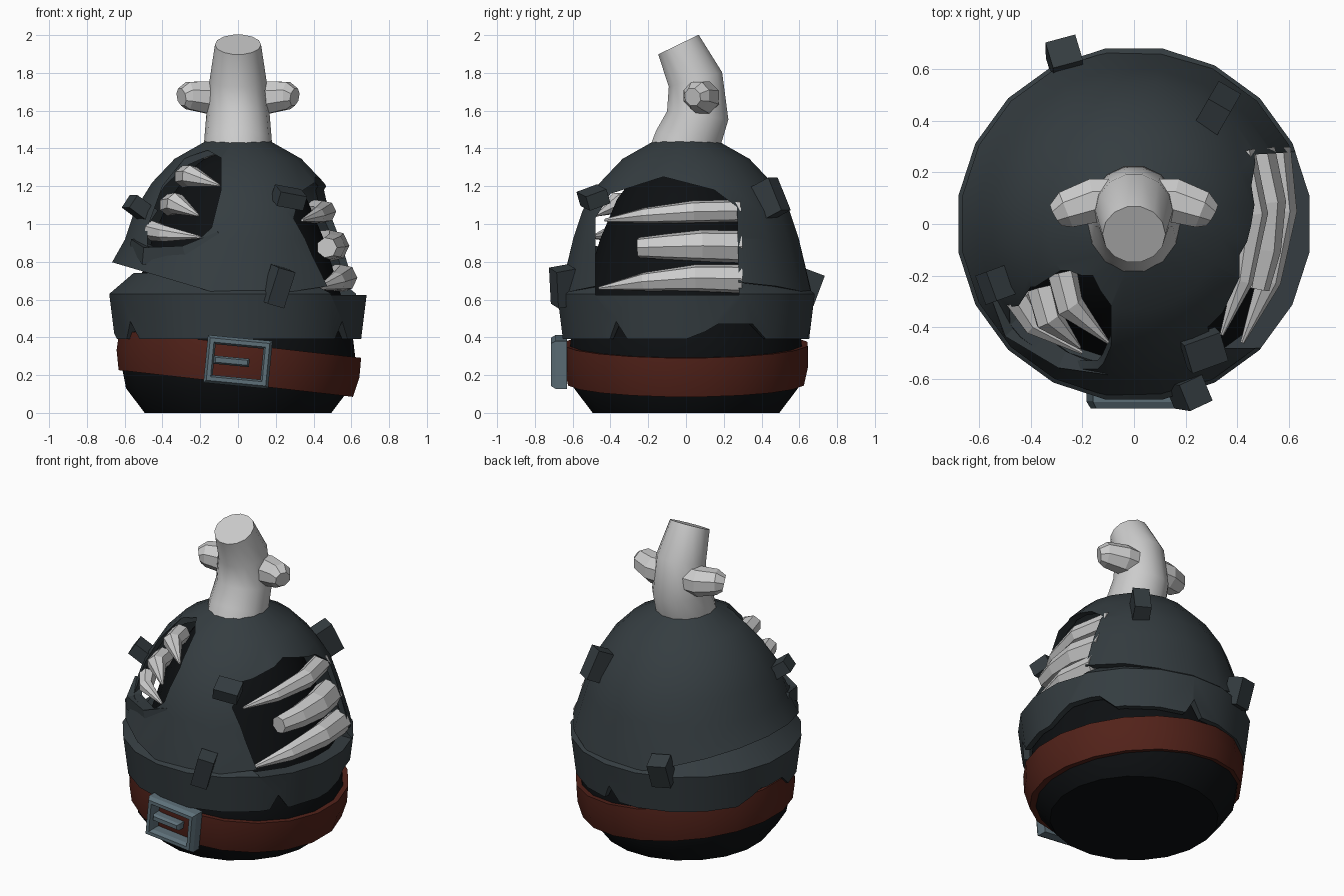
import bpy, bmesh, math
from math import sin, cos, pi, radians
from mathutils import Vector, Matrix

if "Cube" in bpy.data.objects:
    bpy.data.objects.remove(bpy.data.objects["Cube"])


def material(name, rgb):
    m = bpy.data.materials.new(name)
    m.diffuse_color = (*rgb, 1)
    m.use_nodes = True
    m.node_tree.nodes["Principled BSDF"].inputs["Base Color"].default_value = m.diffuse_color
    return m


CLOTH = material("slate_cloth", (0.035, 0.046, 0.052))
DARK = material("dark_core", (0.004, 0.005, 0.006))
LEATHER = material("red_leather", (0.085, 0.016, 0.010))
METAL = material("blue_metal", (0.11, 0.16, 0.19))


def skin(name, rings, mat=None, loop=False, smooth=None):
    """Bridge rings of points; cap the ends, or join last ring to first."""
    bm = bmesh.new()
    rows = [[bm.verts.new(p) for p in r] for r in rings]
    n = len(rows[0])
    pairs = list(zip(rows, rows[1:])) + ([(rows[-1], rows[0])] if loop else [])
    for a, b in pairs:
        for i in range(n):
            j = (i + 1) % n
            bm.faces.new((a[i], a[j], b[j], b[i]))
    if not loop:
        bm.faces.new(rows[0])
        bm.faces.new(rows[-1])
    bmesh.ops.recalc_face_normals(bm, faces=bm.faces)
    me = bpy.data.meshes.new(name)
    bm.to_mesh(me)
    bm.free()
    ob = bpy.data.objects.new(name, me)
    bpy.context.collection.objects.link(ob)
    if mat:
        me.materials.append(mat)
    if smooth:
        shade(ob, smooth)
    return ob


def activate(ob):
    bpy.ops.object.select_all(action='DESELECT')
    ob.select_set(True)
    bpy.context.view_layer.objects.active = ob


def shade(ob, deg):
    activate(ob)
    bpy.ops.object.shade_smooth_by_angle(angle=radians(deg))


def lathe(name, profile, mat, loop=False, smooth=None, seg=20, low=lambda a: -9):
    angs = [2 * pi * (i + 0.5) / seg for i in range(seg)]
    rings = [[(r * cos(a), r * sin(a), max(z, low(a))) for a in angs] for r, z in profile]
    return skin(name, rings, mat, loop, smooth)


def tube(name, path, radii, sides, ref=(0, 0, 1), mat=None, smooth=None):
    pts, rings = [Vector(p) for p in path], []
    for i, p in enumerate(pts):
        t = (pts[min(i + 1, len(pts) - 1)] - pts[max(i - 1, 0)]).normalized()
        u = t.cross(Vector(ref)).normalized()
        v = u.cross(t)
        rings.append([p + radii[i] * (u * cos(k) + v * sin(k))
                      for k in (2 * pi * (j + 0.5) / sides for j in range(sides))])
    return skin(name, rings, mat, smooth=smooth)


def prism(poly, deg, near, far):
    """Cutter: outline in (sideways, z), extruded outward at an azimuth."""
    a = radians(deg)
    d, u = Vector((cos(a), sin(a), 0)), Vector((-sin(a), cos(a), 0))
    ob = skin("cutter", [[d * s + u * x + Vector((0, 0, z)) for x, z in poly] for s in (near, far)])
    ob.hide_render = True
    return ob


def cut(ob, cutters):
    for c in cutters:
        m = ob.modifiers.new("tear", 'BOOLEAN')
        m.operation, m.solver, m.object = 'DIFFERENCE', 'EXACT', c
        activate(ob)
        bpy.ops.object.modifier_apply(modifier=m.name)


# Dark inner body
lathe("inner_body", [(0.5, 0), (0.6, 0.13), (0.63, 0.28), (0.61, 0.45), (0.54, 0.66),
                     (0.46, 0.92), (0.37, 1.13), (0.25, 1.29), (0.1, 1.41)], DARK, smooth=40)


# Hood: hollow dome whose lower edge rises on the left side
def hem(a):
    return 0.6 + 0.2 * max(0, -cos(a)) + 0.1 * max(0, cos(a))


hood = lathe("hood", [(0.675, 0.6), (0.605, 0.92), (0.555, 1.07), (0.46, 1.22), (0.34, 1.345),
                      (0.17, 1.44), (0.14, 1.41), (0.32, 1.315), (0.43, 1.2), (0.525, 1.05),
                      (0.575, 0.92), (0.63, 0.6)], CLOTH, loop=True, low=hem)
side_hole = prism([(-0.48, 0.625), (-0.48, 1.03), (-0.4, 1.16), (-0.12, 1.25), (0.15, 1.18),
                   (0.27, 1.09), (0.28, 0.625)], 0, 0.05, 1)
front_hole = prism([(-0.16, 1.39), (-0.09, 1.35), (-0.09, 1.18), (-0.14, 0.98), (-0.25, 0.88),
                    (-0.48, 0.88), (-0.48, 0.98), (-0.4, 1.2), (-0.28, 1.35)], -90, 0.18, 1)
cut(hood, [side_hole, front_hole])
shade(hood, 35)

# Collar band with a ragged lower edge
collar = lathe("collar_band", [(0.66, 0.39), (0.69, 0.63), (0.56, 0.74), (0.53, 0.72),
                               (0.62, 0.6), (0.625, 0.39)], CLOTH, loop=True)
tri = [(-0.07, 0.37), (0.07, 0.37), (-0.01, 0.485)]
wide = [(-0.27, 0.37), (0.25, 0.37), (0.14, 0.47), (-0.06, 0.47), (-0.13, 0.43)]
notches = [prism(p, d, 0.4, 1) for p, d in ((tri, -33), (tri, 83), (tri, 212), (wide, 20), (wide, 172))]
cut(collar, [side_hole] + notches)
shade(collar, 30)
for c in [side_hole, front_hole] + notches:
    bpy.data.objects.remove(c)

# Folded lip under the front tear
tube("torn_lip", [(-0.55, -0.24, 0.9), (-0.47, -0.4, 0.83), (-0.27, -0.53, 0.85),
                  (-0.1, -0.575, 0.95)], [0.03, 0.065, 0.05, 0.015], 4, mat=CLOTH)

# Tilted belt
belt = lathe("belt", [(0.56, -0.1), (0.632, -0.105), (0.655, 0.0), (0.652, 0.105), (0.58, 0.1)],
             LEATHER, loop=True, smooth=30)
belt.matrix_world = Matrix.Translation((0, 0, 0.26)) @ Matrix.Rotation(radians(6.5), 4, 'Y')


# Buckle frame and prong
def rect(w, h, y):
    return [(-w, y, -h), (w, y, -h), (w, y, h), (-w, y, h)]


frame = skin("buckle_frame", [rect(0.172, 0.127, -0.63), rect(0.172, 0.127, -0.69),
                              rect(0.158, 0.113, -0.715), rect(0.137, 0.092, -0.715),
                              rect(0.127, 0.082, -0.69), rect(0.127, 0.082, -0.63)], METAL, loop=True)
prong = skin("buckle_prong", [[(x - 0.035, y, z) for x, y, z in rect(w, h, y)]
                              for w, h, y in ((0.095, 0.022, -0.63), (0.095, 0.022, -0.69),
                                              (0.085, 0.013, -0.705))], METAL)
for ob in (frame, prong):
    ob.matrix_world = Matrix.Translation((0, 0, 0.27)) @ Matrix.Rotation(radians(5.5), 4, 'Y')

# Neck bone, bent forward at the top, with a stub on each side
tube("neck_bone", [(0, -0.03, 1.34), (0, 0.005, 1.43), (0, 0.062, 1.575), (0, 0.05, 1.765),
                   (0, -0.04, 1.95)], [0.18, 0.18, 0.168, 0.15, 0.122], 14, (1, 0, 0), smooth=40)
for s, side in ((1, "right"), (-1, "left")):
    tube("neck_stub_" + side, [(s * 0.08, 0.09, 1.67), (s * 0.16, 0.09, 1.67), (s * 0.265, 0.055, 1.68),
                               (s * 0.3, 0.035, 1.672)], [0.092, 0.092, 0.078, 0.05], 8)

# Ribs showing through the tears
ribs = {
    "side_rib_top": ([(0.41, 0.28, 1.07), (0.46, 0.04, 1.065), (0.42, -0.22, 1.045), (0.34, -0.43, 1.02)],
                     [0.06, 0.06, 0.042, 0.008]),
    "side_rib_middle": ([(0.46, 0.28, 0.88), (0.505, 0.08, 0.885), (0.5, -0.1, 0.88), (0.47, -0.25, 0.875)],
                        [0.088, 0.085, 0.07, 0.055]),
    "side_rib_bottom": ([(0.53, 0.29, 0.71), (0.56, 0.05, 0.715), (0.52, -0.22, 0.695), (0.42, -0.46, 0.66)],
                        [0.078, 0.072, 0.05, 0.008]),
    "front_rib_top": ([(-0.28, -0.19, 1.25), (-0.25, -0.32, 1.255), (-0.1, -0.46, 1.205)], [0.06, 0.058, 0.007]),
    "front_rib_middle": ([(-0.36, -0.25, 1.1), (-0.33, -0.37, 1.11), (-0.21, -0.48, 1.045)], [0.06, 0.058, 0.007]),
    "front_rib_bottom": ([(-0.45, -0.29, 0.965), (-0.39, -0.39, 0.95), (-0.2, -0.5, 0.93)], [0.055, 0.045, 0.007]),
}
for name, (path, radii) in ribs.items():
    tube(name, path, radii, 7)

# Small blocks stuck in the cloth: location, size, rotation in degrees
blocks = [((0.21, -0.65, 0.67), (0.1, 0.11, 0.2), (10, 15, 25)),
          ((0.27, -0.49, 1.14), (0.15, 0.12, 0.08), (20, 10, 20)),
          ((0.32, 0.44, 1.13), (0.1, 0.14, 0.19), (25, 0, -30)),
          ((-0.52, -0.23, 1.08), (0.14, 0.12, 0.08), (0, 35, 20)),
          ((-0.27, 0.64, 0.67), (0.12, 0.11, 0.17), (-20, 5, 15))]
for i, (loc, size, rot) in enumerate(blocks):
    bpy.ops.mesh.primitive_cube_add(size=1, location=loc, rotation=[radians(r) for r in rot])
    ob = bpy.context.object
    ob.name = f"cloth_block_{i + 1}"
    ob.scale = size
    ob.data.materials.append(CLOTH)
